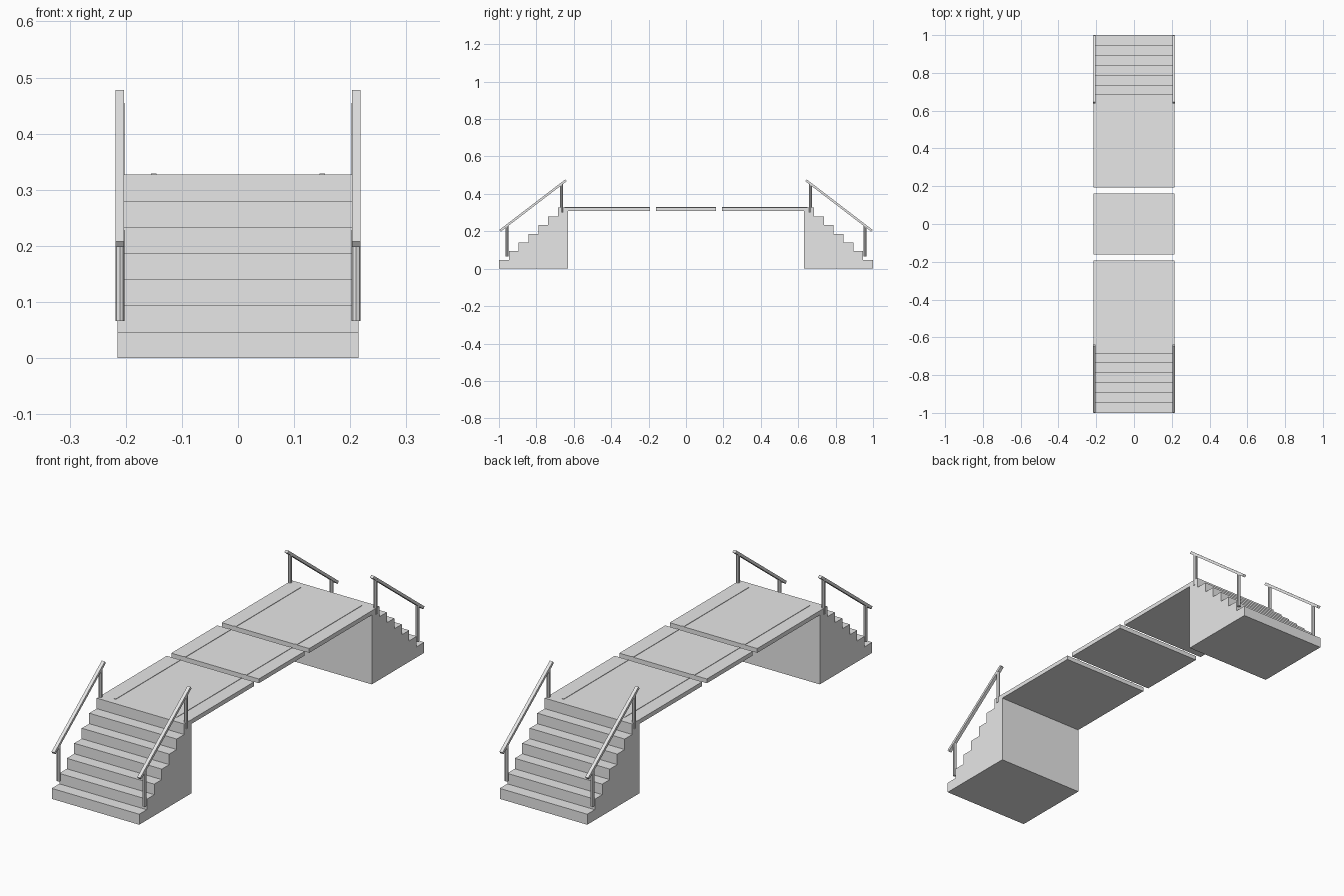
import bpy, bmesh
from mathutils import Vector, Matrix

cube = bpy.data.objects.get("Cube")
if cube:
    bpy.data.objects.remove(cube, do_unlink=True)

HALF_W = 0.215      # half width of stairs and deck
TOP = 0.327         # walking height of the deck
STEPS = 7
INNER = 0.632       # where stairs meet the deck
RAIL_X = 0.2105

gray = bpy.data.materials.new("plain gray")
gray.use_nodes = True
gray.diffuse_color = (0.8, 0.8, 0.8, 1)
gray.node_tree.nodes["Principled BSDF"].inputs["Base Color"].default_value = (0.8, 0.8, 0.8, 1)


def finish(name, bm):
    bmesh.ops.recalc_face_normals(bm, faces=bm.faces)
    mesh = bpy.data.meshes.new(name)
    bm.to_mesh(mesh)
    bm.free()
    mesh.materials.append(gray)
    obj = bpy.data.objects.new(name, mesh)
    bpy.context.collection.objects.link(obj)
    return obj


def box(name, lo, hi):
    lo, hi = Vector(lo), Vector(hi)
    bm = bmesh.new()
    bmesh.ops.create_cube(bm, size=1, matrix=Matrix.Translation((lo + hi) / 2)
                          @ Matrix.Diagonal((*(hi - lo), 1)))
    return finish(name, bm)


def stairs(name, s):
    # Stepped side profile pushed across the full width
    run, rise = (1 - INNER) / STEPS, TOP / STEPS
    outline = [(1, 0)]
    for i in range(STEPS):
        outline += [(1 - i * run, (i + 1) * rise), (1 - (i + 1) * run, (i + 1) * rise)]
    outline.append((INNER, 0))
    bm = bmesh.new()
    face = bm.faces.new([bm.verts.new((-HALF_W, s * y, z)) for y, z in outline])
    ext = bmesh.ops.extrude_face_region(bm, geom=[face])
    bmesh.ops.translate(bm, vec=(2 * HALF_W, 0, 0),
                        verts=[v for v in ext["geom"] if isinstance(v, bmesh.types.BMVert)])
    return finish(name, bm)


def post(name, x, y, z0, z1):
    bm = bmesh.new()
    bmesh.ops.create_cone(bm, cap_ends=True, segments=8, radius1=0.008, radius2=0.008,
                          depth=z1 - z0, matrix=Matrix.Translation((x, y, (z0 + z1) / 2)))
    return finish(name, bm)


def handrail(name, x, s):
    # Square bar running along the slope of the stairs
    a, b = Vector((x, s * 0.994, 0.203)), Vector((x, s * 0.641, 0.473))
    d = b - a
    turn = Vector((0, 1, 0)).rotation_difference(d.normalized()).to_matrix().to_4x4()
    if s > 0:
        turn = Matrix.Rotation(d.to_track_quat('Y', 'Z').to_euler().z, 4, 'Z') @ \
            Vector((0, 1, 0)).rotation_difference(Vector((0, -d.y, d.z)).normalized()).to_matrix().to_4x4()
    bm = bmesh.new()
    bmesh.ops.create_cube(bm, size=1, matrix=Matrix.Translation((a + b) / 2) @ turn
                          @ Matrix.Diagonal((0.015, d.length, 0.012, 1)))
    return finish(name, bm)


# Stairs with handrails at both ends
for end, s in (("front", -1), ("back", 1)):
    stairs(end + "_stairs", s)
    for side, k in (("left", 1), ("right", -1)):
        tag = f"{end}_{side}_"
        post(tag + "lower_post", k * RAIL_X, s * 0.958, 0.066, 0.228)
        post(tag + "upper_post", k * RAIL_X, s * 0.665, 0.30, 0.455)
        handrail(tag + "handrail", k * RAIL_X, s)

# Three deck slabs with a pair of thin raised strips on each
slabs = (("front", -INNER, -0.193, -0.65, -0.193),
         ("middle", -0.161, 0.161, -0.161, 0.161),
         ("back", 0.193, INNER, 0.193, 0.65))
for name, y0, y1, strip0, strip1 in slabs:
    box(name + "_deck", (-HALF_W, y0, 0.308), (HALF_W, y1, TOP))
    for side, k in (("left", 1), ("right", -1)):
        box(f"{name}_{side}_strip", (k * 0.15 - 0.005, strip0, TOP - 0.002),
            (k * 0.15 + 0.005, strip1, TOP + 0.002))
